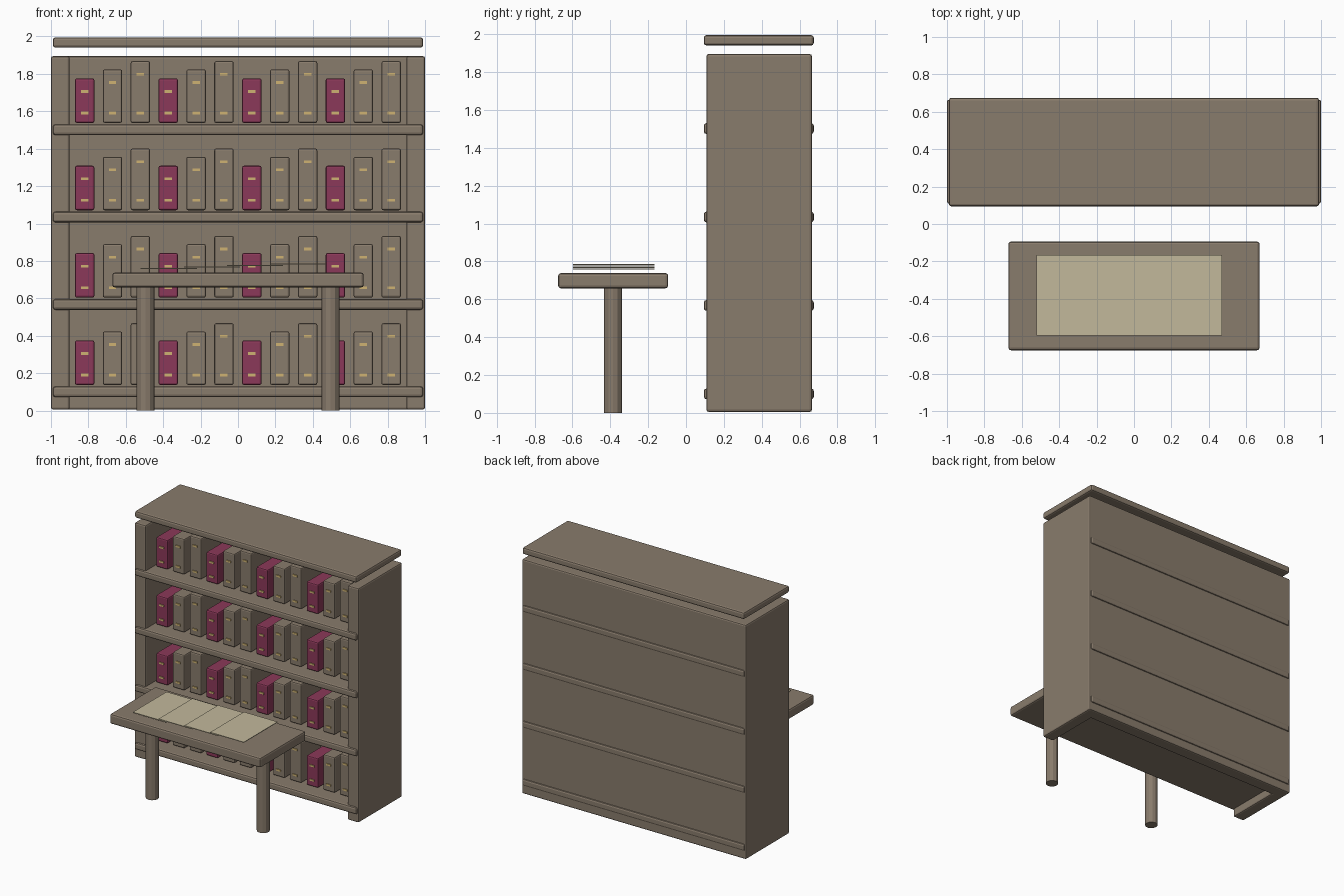
import bpy, bmesh, math
from mathutils import Matrix

if "Cube" in bpy.data.objects:
    bpy.data.objects.remove(bpy.data.objects["Cube"])


def material(name, rgb):
    m = bpy.data.materials.new(name)
    m.diffuse_color = (*rgb, 1)
    m.use_nodes = True
    m.node_tree.nodes["Principled BSDF"].inputs["Base Color"].default_value = m.diffuse_color
    return m


WOOD = material("wood", (0.25, 0.20, 0.15))
RED = material("red_cover", (0.26, 0.04, 0.10))
GOLD = material("gold_trim", (0.62, 0.45, 0.17))
PAPER = material("parchment", (0.54, 0.48, 0.33))


def add_object(name, bm, mat):
    mesh = bpy.data.meshes.new(name)
    bm.to_mesh(mesh)
    bm.free()
    mesh.materials.append(mat)
    obj = bpy.data.objects.new(name, mesh)
    bpy.context.collection.objects.link(obj)
    return obj


def box(name, xs, ys, zs, mat=WOOD, bevel=0.012):
    """Box between the given ranges, with softened edges."""
    bm = bmesh.new()
    size = [b - a for a, b in (xs, ys, zs)]
    mid = [(a + b) / 2 for a, b in (xs, ys, zs)]
    bmesh.ops.create_cube(bm, size=1, matrix=Matrix.Translation(mid) @ Matrix.Diagonal((*size, 1)))
    obj = add_object(name, bm, mat)
    if bevel:
        mod = obj.modifiers.new("soft_edges", "BEVEL")
        mod.width = bevel
        mod.segments = 2
    return obj


def cylinder(name, x, y, z0, z1, radius, sides=12):
    bm = bmesh.new()
    bmesh.ops.create_cone(bm, cap_ends=True, segments=sides, radius1=radius, radius2=radius,
                          depth=z1 - z0, matrix=Matrix.Translation((x, y, (z0 + z1) / 2)))
    return add_object(name, bm, WOOD)


# Bookcase carcass: back, two sides and the raised top board
box("case_back", (-1, 1), (0.56, 0.665), (0.005, 1.895))
for side, x in (("left", -0.95), ("right", 0.95)):
    box(f"case_side_{side}", (x - 0.05, x + 0.05), (0.108, 0.665), (0.005, 1.895))
box("case_top", (-0.99, 0.99), (0.094, 0.675), (1.94, 1.995), bevel=0.014)

# Shelves, each with twelve books in a repeating three-size pattern
HEIGHTS = (0.238, 0.286, 0.33)
for row in range(4):
    z = 0.072 + row * 0.467
    box(f"shelf_{row + 1}", (-0.99, 0.99), (0.094, 0.675), (z, z + 0.057), bevel=0.014)
    base = z + 0.065
    for i in range(12):
        x = -0.82 + i * 0.149
        h = HEIGHTS[i % 3]
        tag = f"{row + 1}_{i + 1}"
        box(f"book_{tag}", (x - 0.052, x + 0.052), (0.20, 0.46), (base, base + h),
            RED if i % 3 == 0 else WOOD, 0.01)
        # Gilt bars on the spine
        for part, bz in (("lower", base + 0.053), ("upper", base + h - 0.07)):
            box(f"spine_bar_{part}_{tag}", (x - 0.02, x + 0.02), (0.193, 0.21),
                (bz - 0.007, bz + 0.007), GOLD, 0)

# Reading table
box("table_top", (-0.672, 0.672), (-0.675, -0.094), (0.658, 0.738), bevel=0.014)
for side, x in (("left", -0.495), ("right", 0.495)):
    cylinder(f"table_leg_{side}", x, -0.385, 0, 0.665, 0.048)

# Overlapping sheets stepping up above the table
for i in range(4):
    x = -0.52 + 0.23 * i
    z = 0.758 + 0.0075 * i
    box(f"sheet_{i + 1}", (x, x + 0.30), (-0.597, -0.167), (z, z + 0.005), PAPER, 0)
